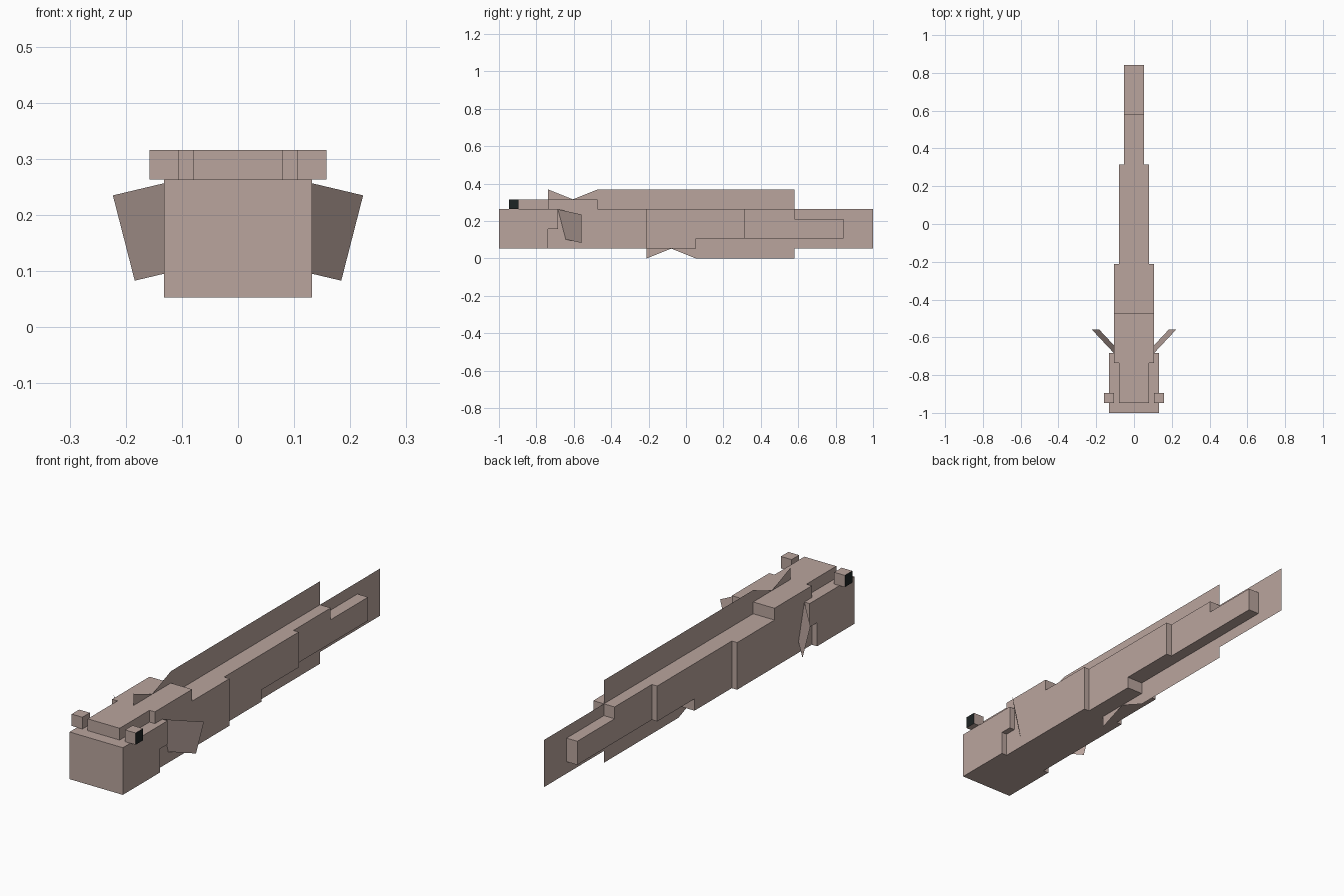
import bpy
from mathutils import Vector

U = 2 / 38  # block grid step

cube = bpy.data.objects.get("Cube")
if cube:
    bpy.data.objects.remove(cube, do_unlink=True)


def material(name, color):
    mat = bpy.data.materials.new(name)
    mat.use_nodes = True
    mat.diffuse_color = color
    mat.node_tree.nodes["Principled BSDF"].inputs["Base Color"].default_value = color
    return mat


skin = material("dusty pink skin", (0.49, 0.375, 0.34, 1))
dark = material("eye black", (0.012, 0.017, 0.017, 1))


def add_mesh(name, verts, faces):
    mesh = bpy.data.meshes.new(name)
    mesh.from_pydata(verts, [], faces)
    mesh.materials.append(skin)
    mesh.update()
    obj = bpy.data.objects.new(name, mesh)
    bpy.context.collection.objects.link(obj)
    return obj


def box(name, x, y, z):
    """Block between (low, high) limits given in grid steps."""
    bpy.ops.mesh.primitive_cube_add(size=1)
    obj = bpy.context.object
    obj.name = obj.data.name = name
    for v in obj.data.vertices:
        v.co = [U * (lo if c < 0 else hi) for c, (lo, hi) in zip(v.co, (x, y, z))]
    obj.data.materials.append(skin)
    return obj


def centre_fin(name, outline):
    """Flat fin on the centre plane from a (y, z) outline in grid steps."""
    return add_mesh(name, [(0, y * U, z * U) for y, z in outline],
                    [range(len(outline))])


# Head and body, tapering towards the tail
box("head", (-2.5, 2.5), (-19, -14), (1, 5))
box("cheeks", (-2.5, 2.5), (-14, -13), (3, 5))
box("snout_top", (-1.5, 1.5), (-18, -14), (5, 6))
box("head_top", (-2, 2), (-14, -9), (5, 6))
box("front_body", (-2, 2), (-14, -4), (1, 5))
box("middle_body", (-1.5, 1.5), (-4, 6), (2, 5))
box("belly", (-1.5, 1.5), (-4, 1), (1, 2))
box("rear_body", (-1, 1), (6, 11), (2, 5))
box("tail_stem", (-1, 1), (11, 16), (2, 4))

# Flat fins along the centre line
centre_fin("dorsal_fin", [(-14, 5), (-14, 7), (-11.5, 6), (-9, 7), (11, 7), (11, 5)])
centre_fin("anal_fin", [(-4, 2), (-4, 0), (-1.5, 1), (1, 0), (11, 0), (11, 2)])
centre_fin("tail_fin", [(11, 1), (19, 1), (19, 5), (11, 5)])

# Eyes with dark outer faces, and slanted side fins
for side, s in (("left", 1), ("right", -1)):
    eye = box(side + "_eye", sorted((2 * s, 3 * s)), (-18, -17), (5, 6))
    eye.data.materials.append(dark)
    eye.data.update()
    for face in eye.data.polygons:
        face.material_index = int(face.normal.x * s > 0.9)

    root = Vector((0.105 * s, -0.685, 0.263))
    out = Vector((0.118 * s, 0.126, -0.028))
    down = Vector((-0.039 * s, 0, -0.152))
    add_mesh(side + "_side_fin",
             [root, root + out, root + out + down, root + down], [range(4)])
